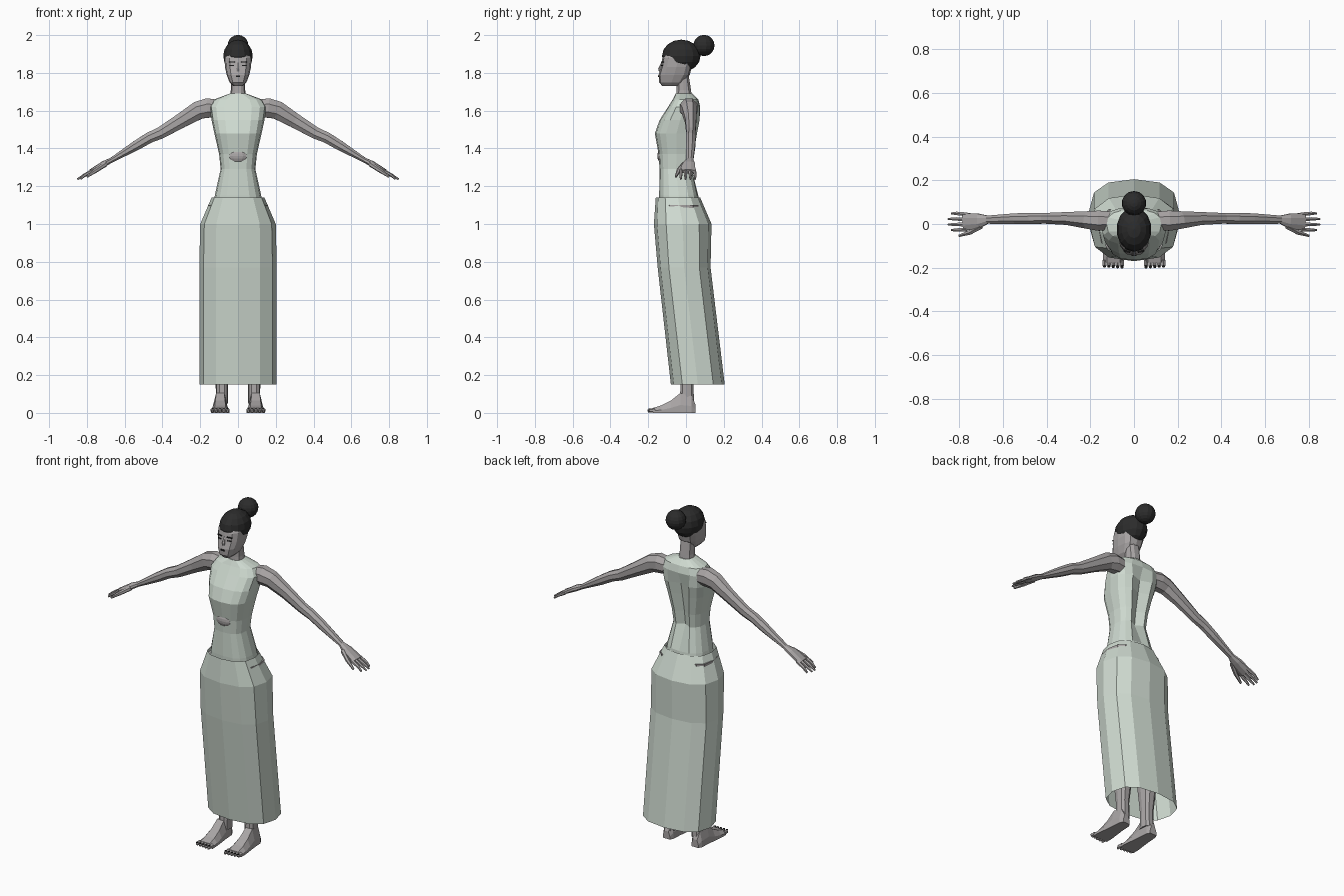
import bpy, bmesh, math
from mathutils import Vector, Matrix

old = bpy.data.objects.get("Cube")
if old:
    bpy.data.objects.remove(old)


def material(name, red, green, blue):
    mat = bpy.data.materials.new(name)
    mat.use_nodes = True
    color = (red, green, blue, 1)
    mat.diffuse_color = color
    mat.node_tree.nodes["Principled BSDF"].inputs["Base Color"].default_value = color
    return mat


skin = material("grey skin", .40, .38, .38)
cloth = material("pale green cloth", .62, .70, .63)
hair_dark = material("dark hair", .025, .025, .025)
paint = material("black paint", .01, .01, .01)


def finish(name, bm, mat):
    bmesh.ops.recalc_face_normals(bm, faces=bm.faces)
    mesh = bpy.data.meshes.new(name)
    bm.to_mesh(mesh)
    bm.free()
    mesh.materials.append(mat)
    obj = bpy.data.objects.new(name, mesh)
    bpy.context.collection.objects.link(obj)
    return obj


def loft(name, rings, mat, caps=True):
    """Skin a list of equally long point rings."""
    bm = bmesh.new()
    loops = [[bm.verts.new(p) for p in ring] for ring in rings]
    count = len(loops[0])
    for low, high in zip(loops, loops[1:]):
        for i in range(count):
            j = (i + 1) % count
            bm.faces.new((low[i], low[j], high[j], high[i]))
    if caps:
        bm.faces.new(loops[0])
        bm.faces.new(loops[-1])
    return finish(name, bm, mat)


def signed_power(value, power):
    return math.copysign(abs(value) ** power, value)


def stack(name, sections, mat, sides=12, power=.8, caps=True, x=0, groove=None):
    """Upright form; each section is (height, half width, front y, back y)."""
    rings = []
    for z, half, front, back in sections:
        ring = []
        for i in range(sides):
            a = math.tau * i / sides
            y = (front + back) / 2 + (back - front) / 2 * signed_power(math.sin(a), power)
            if groove and i == sides // 4:
                y -= groove(z)
            ring.append(Vector((x + half * signed_power(math.cos(a), power), y, z)))
        rings.append(ring)
    return loft(name, rings, mat, caps)


def limb(name, stations, mat, side, sides=8):
    """Form along a path; each station is (x, y, z, width, thickness)."""
    points = [Vector(s[:3]) for s in stations]
    rings = []
    for k, (point, station) in enumerate(zip(points, stations)):
        along = points[min(k + 1, len(points) - 1)] - points[max(k - 1, 0)]
        across = along.cross(Vector((0, 0, 1))).normalized()
        up = across.cross(along).normalized()
        ring = []
        for i in range(sides):
            a = math.tau * (i + .5) / sides
            p = point + across * station[3] * math.cos(a) + up * station[4] * math.sin(a)
            ring.append(Vector((p.x * side, p.y, p.z)))
        rings.append(ring)
    return loft(name, rings, mat)


def ball(name, center, radii, mat, segments=12, rings=8, cut=None):
    bm = bmesh.new()
    bmesh.ops.create_uvsphere(bm, u_segments=segments, v_segments=rings, radius=1)
    bmesh.ops.transform(bm, verts=bm.verts,
                        matrix=Matrix.Translation(center) @ Matrix.Diagonal((*radii, 1)))
    if cut:
        bmesh.ops.bisect_plane(bm, geom=bm.verts[:] + bm.edges[:] + bm.faces[:],
                               plane_co=cut[0], plane_no=cut[1], clear_inner=True)
        bmesh.ops.holes_fill(bm, edges=[e for e in bm.edges if e.is_boundary])
    return finish(name, bm, mat)


def plate(name, center, size, mat, turn=0):
    bm = bmesh.new()
    bmesh.ops.create_cube(bm, size=1)
    bmesh.ops.transform(bm, verts=bm.verts, matrix=Matrix.Translation(center)
                        @ Matrix.Rotation(turn, 4, "Z") @ Matrix.Diagonal((*size, 1)))
    return finish(name, bm, mat)


# Long skirt, open at the hem
stack("skirt", [
    (.15, .205, -.08, .205),
    (.77, .205, -.15, .13),
    (1, .2, -.17, .135),
    (1.14, .14, -.16, .075),
], cloth, caps=False)

# Fitted bodice with a groove down the spine
stack("bodice", [
    (1.1, .13, -.14, .07),
    (1.15, .123, -.142, .065),
    (1.29, .092, -.14, .035),
    (1.37, .1, -.145, .045),
    (1.48, .125, -.165, .065),
    (1.55, .14, -.14, .078),
    (1.62, .15, -.095, .075),
    (1.66, .125, -.07, .065),
    (1.69, .045, -.055, .035),
], cloth, sides=16, power=.75, groove=lambda z: .03 if 1.2 < z < 1.6 else 0)
ball("belly_patch", (0, -.13, 1.36), (.052, .022, .036), skin)

# Neck and head
stack("neck", [
    (1.66, .045, -.055, .035),
    (1.71, .038, -.052, .028),
    (1.79, .038, -.05, .015),
], skin, sides=10)
stack("head", [
    (1.73, .025, -.125, -.03),
    (1.75, .045, -.142, -.01),
    (1.79, .06, -.145, .02),
    (1.83, .069, -.133, .03),
    (1.88, .072, -.125, .05),
    (1.93, .06, -.09, .04),
], skin, power=.7)
limb("nose", [(0, -.126, 1.855, .005, .005), (0, -.137, 1.82, .01, .011),
              (0, -.138, 1.808, .008, .006)], skin, 1, sides=6)
plate("mouth", (0, -.143, 1.782), (.022, .009, .008), paint)

# Hair cap and bun
ball("hair_cap", (0, -.025, 1.89), (.08, .102, .086), hair_dark, segments=14,
     cut=((0, -.12, 1.88), (0, .47, .88)))
ball("hair_bun", (0, .095, 1.945), (.056, .056, .056), hair_dark, segments=14, rings=10)

for side, label in ((1, "left"), (-1, "right")):
    # Eyes and brows
    for part, z, width in (("eye", 1.838, .024), ("brow", 1.857, .03)):
        plate(f"{label}_{part}", (side * .032, -.125, z), (width, .009, .005), paint, side * .2)

    # Arm running into a flat palm
    limb(f"{label}_arm", [
        (.11, .015, 1.612, .045, .05),
        (.16, .015, 1.614, .05, .056),
        (.21, .018, 1.602, .043, .052),
        (.3, .025, 1.548, .032, .042),
        (.41, .026, 1.482, .026, .034),
        (.47, .025, 1.457, .028, .031),
        (.54, .024, 1.415, .027, .028),
        (.67, .02, 1.338, .02, .014),
        (.71, .014, 1.318, .036, .017),
        (.78, .01, 1.278, .044, .012),
    ], skin, side)

    # Fingers and thumb
    for n in range(4):
        y = .044 - n * .023
        reach = .835 if n in (0, 3) else .85
        limb(f"{label}_finger_{n + 1}", [
            (.765, y, 1.285, .01, .01),
            (.81, y * 1.1, 1.26, .009, .009),
            (reach, y * 1.1, 1.237, .005, .005),
        ], skin, side, sides=6)
    limb(f"{label}_thumb", [
        (.7, -.01, 1.318, .014, .014),
        (.75, -.038, 1.285, .012, .012),
        (.8, -.054, 1.25, .006, .006),
    ], skin, side, sides=6)

    # Leg, mostly under the skirt
    stack(f"{label}_leg", [
        (.05, .032, -.035, .045),
        (.15, .033, -.03, .04),
        (.35, .05, -.05, .065),
        (.55, .05, -.07, .05),
        (.8, .07, -.11, .05),
        (1.1, .075, -.12, .07),
    ], skin, sides=10, x=side * .085)

    # Foot, lofted from heel to ball, and toes
    rings = []
    for y, half, top in ((.05, .022, .045), (.03, .032, .09), (-.03, .036, .105),
                         (-.08, .042, .065), (-.13, .048, .04), (-.175, .049, .026)):
        outline = ((-1, 0), (1, 0), (1, .4), (.6, 1), (-.6, 1), (-1, .4))
        rings.append([Vector((side * .094 + u * half, y, v * top)) for u, v in outline])
    loft(f"{label}_foot", rings, skin)
    for n in range(5):
        x = .055 + n * .02
        limb(f"{label}_toe_{n + 1}", [
            (x, -.165, .014, .011, .013),
            (x, -.19, .012, .01, .011),
            (x, -.203 + n * .002, .009, .006, .007),
        ], skin, side, sides=6)
        plate(f"{label}_toenail_{n + 1}", (side * x, -.193, .022), (.01, .01, .004), paint)
